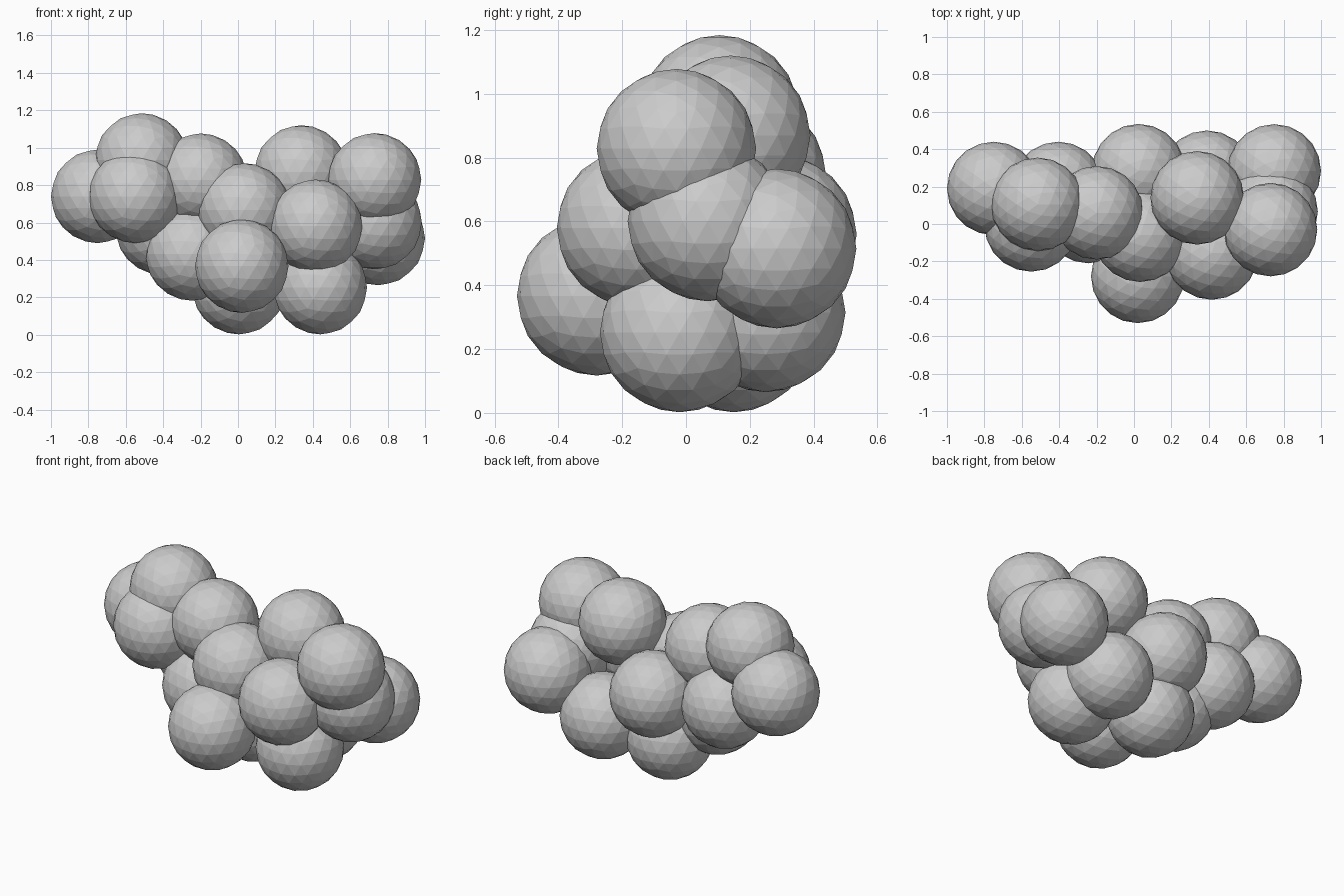
import bpy

RADIUS = 0.25

# Centres of the clustered balls
CENTRES = [
    # left end
    (-0.75, 0.19, 0.74), (-0.55, -0.005, 0.74), (-0.515, 0.105, 0.934),
    (-0.405, 0.19, 0.57), (-0.245, 0.04, 0.432), (-0.20, 0.06, 0.826),
    # middle
    (0.02, -0.28, 0.367), (0.005, 0.15, 0.252), (0.033, -0.06, 0.667),
    (0.025, 0.285, 0.56),
    # right end
    (0.415, -0.155, 0.58), (0.44, -0.02, 0.252), (0.39, 0.25, 0.315),
    (0.338, 0.14, 0.87), (0.73, -0.03, 0.828), (0.733, 0.067, 0.60),
    (0.75, 0.284, 0.515),
]


def ball(i, centre):
    """One flat-shaded low-poly ball."""
    bpy.ops.mesh.primitive_ico_sphere_add(
        subdivisions=3, radius=RADIUS, location=centre)
    bpy.context.object.name = f"ball_{i:02d}"


# Cluster of balls
for i, c in enumerate(CENTRES, 1):
    ball(i, c)
